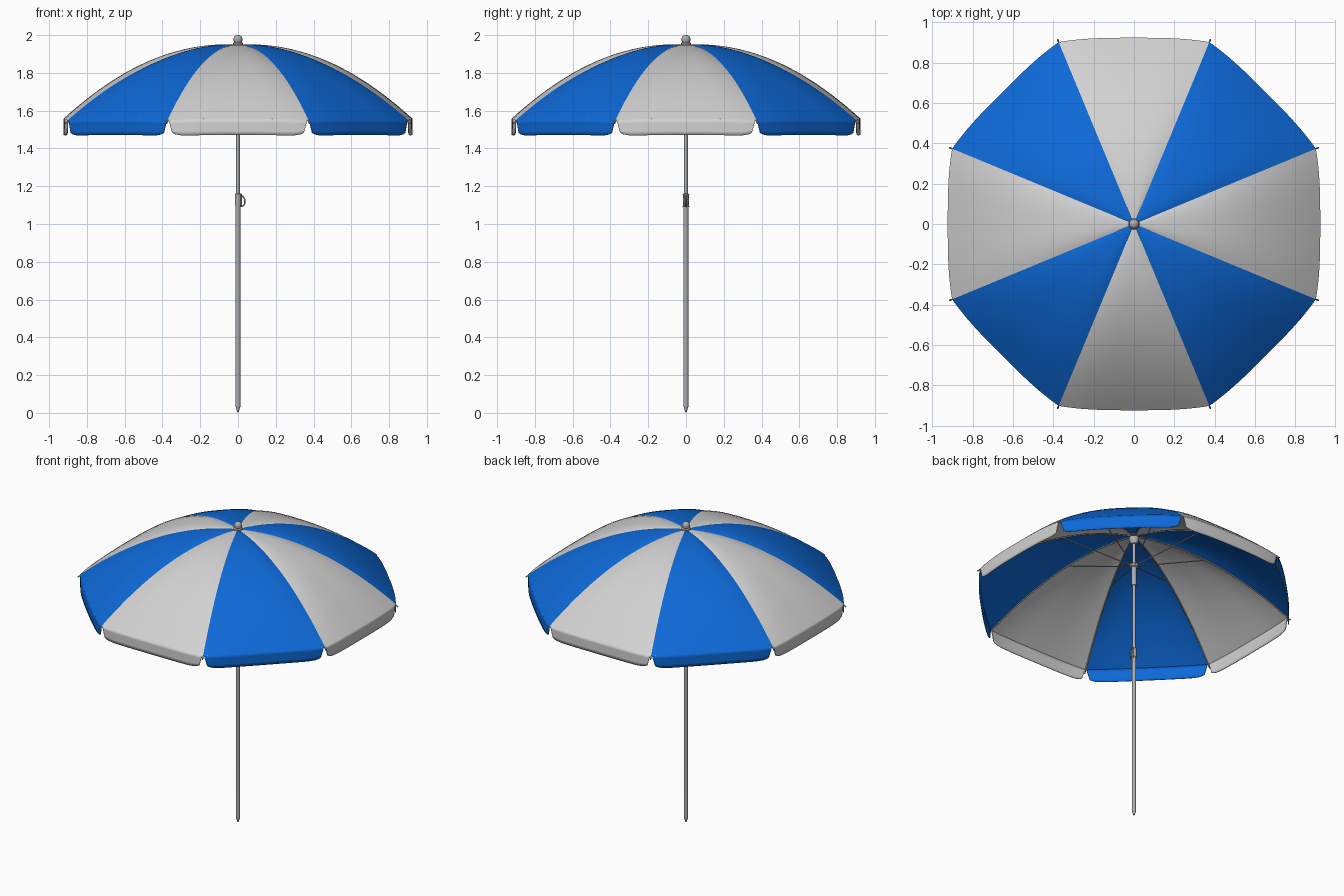
import bpy, bmesh, math
from mathutils import Vector

if "Cube" in bpy.data.objects:
    bpy.data.objects.remove(bpy.data.objects["Cube"])

N, R, TOP, DROP = 8, 0.975, 1.95, 0.40      # panels, rib length, apex height, canopy depth
HALF = math.pi / N


def material(name, rgb):
    m = bpy.data.materials.new(name)
    m.diffuse_color = (*rgb, 1)
    m.use_nodes = True
    m.node_tree.nodes["Principled BSDF"].inputs["Base Color"].default_value = m.diffuse_color
    return m


WHITE = material("white_fabric", (0.64, 0.64, 0.64))
BLUE = material("blue_fabric", (0.004, 0.14, 0.68))
METAL = material("grey_metal", (0.42, 0.42, 0.43))


def finish(name, bm, mats, angle=40):
    me = bpy.data.meshes.new(name)
    bm.to_mesh(me)
    bm.free()
    ob = bpy.data.objects.new(name, me)
    bpy.context.collection.objects.link(ob)
    for m in mats:
        me.materials.append(m)
    bpy.ops.object.select_all(action='DESELECT')
    ob.select_set(True)
    bpy.context.view_layer.objects.active = ob
    bpy.ops.object.shade_smooth_by_angle(angle=math.radians(angle))
    return ob


def lathe(name, profile, seg=24):
    bm = bmesh.new()
    vs = [bm.verts.new((r, 0, z)) for r, z in profile]
    es = [bm.edges.new(p) for p in zip(vs, vs[1:])]
    bmesh.ops.spin(bm, geom=vs + es, axis=(0, 0, 1), cent=(0, 0, 0),
                   angle=2 * math.pi, steps=seg)
    bmesh.ops.remove_doubles(bm, verts=bm.verts, dist=1e-5)
    bmesh.ops.recalc_face_normals(bm, faces=bm.faces)
    return finish(name, bm, [METAL])


def tubes(name, paths, radius):
    cu = bpy.data.curves.new(name, 'CURVE')
    cu.dimensions = '3D'
    cu.bevel_depth = radius
    cu.bevel_resolution = 2
    cu.use_fill_caps = True
    for path in paths:
        sp = cu.splines.new('POLY')
        sp.points.add(len(path) - 1)
        for p, co in zip(sp.points, path):
            p.co = (*co, 1)
    cu.materials.append(METAL)
    ob = bpy.data.objects.new(name, cu)
    bpy.context.collection.objects.link(ob)
    bpy.ops.object.select_all(action='DESELECT')
    ob.select_set(True)
    bpy.context.view_layer.objects.active = ob
    bpy.ops.object.convert(target='MESH')


def seam_z(t):
    return TOP - DROP * t ** 2


def polar(r, a, z):
    return Vector((r * math.cos(a), r * math.sin(a), z))


def fabric(k, s, t):
    """Point on panel k: s = -1..1 between ribs, t = 0..1 from apex to rim."""
    mid = k * 2 * HALF
    a, b = (polar(R * t, mid + d * HALF, seam_z(t)) for d in (-1, 1))
    p = a.lerp(b, (s + 1) / 2)
    puff = 1 - abs(s) ** 3
    return p + polar(0.022 * t * puff, mid, 0.018 * math.sin(math.pi * t * 0.85) * puff)


def panels(name, func, us, vs):
    """Grid of faces per panel, with alternating colours."""
    bm = bmesh.new()
    for k in range(N):
        grid = [[bm.verts.new(func(k, u, v)) for u in us] for v in vs]
        for r0, r1 in zip(grid, grid[1:]):
            for i in range(len(us) - 1):
                f = bm.faces.new((r0[i], r1[i], r1[i + 1], r0[i + 1]))
                f.material_index = k % 2
    return finish(name, bm, [WHITE, BLUE], 35)


# Canopy
panels("canopy", fabric, [i / 8 - 1 for i in range(17)],
       [0.012 + 0.988 * i / 20 for i in range(21)])


# Hanging valance flaps with rounded lower corners and a white hem
def flap(k, u, v):
    p = fabric(k, u * (0.985 - 0.05 * v), 1)
    p.z -= v * 0.087 * (1 - 0.22 * abs(u) ** 14)
    return p


valance = panels("valance", flap, [math.sin(math.pi / 2 * (i / 10 - 1)) for i in range(21)],
                 [0, 0.25, 0.5, 0.75, 1])
sol = valance.modifiers.new("hem", 'SOLIDIFY')
sol.thickness = 0.004
sol.material_offset_rim = -1

# Ribs below the seams, poking out a little at the rim
angles = [(2 * k + 1) * HALF for k in range(N)]
tubes("ribs", [[polar(R * t, a, seam_z(t) - 0.006) for t in
                [0.02 + i * 0.0995 for i in range(11)]] for a in angles], 0.004)

# Stretchers from the runner to the ribs
tubes("stretchers", [[polar(0.018, a, 1.74), polar(0.45, a, seam_z(0.45 / R) - 0.008)]
                     for a in angles], 0.0035)

# Pole with pointed foot
lathe("pole", [(0, 0), (0.004, 0.004), (0.013, 0.035), (0.0125, 0.04), (0.0125, 1.16),
               (0.010, 1.162), (0.010, 1.95), (0, 1.95)])

# Runner and top hub
lathe("runner", [(0.010, 1.60), (0.016, 1.60), (0.016, 1.725), (0.026, 1.73),
                 (0.026, 1.75), (0.010, 1.755)])
lathe("top_hub", [(0.010, 1.89), (0.018, 1.89), (0.030, 1.915), (0.030, 1.935), (0.010, 1.94)])

# Finial
lathe("finial", [(0, 1.945), (0.027, 1.945), (0.027, 1.957), (0.020, 1.962), (0.024, 1.972),
                 (0.024, 1.982), (0.019, 1.993), (0.010, 1.999), (0, 2.0)])

# Height clamp: collar with a loop handle on the right side
lathe("clamp_collar", [(0.012, 1.10), (0.016, 1.10), (0.016, 1.16), (0.012, 1.16)])
tubes("clamp_loop", [[(0.012, 0, 1.15), (0.026, 0, 1.147), (0.036, 0, 1.13), (0.036, 0, 1.108),
                      (0.026, 0, 1.094), (0.014, 0, 1.105)],
                     [(0.016, -0.014, 1.09), (0.016, -0.006, 1.13), (0.016, -0.014, 1.16)],
                     [(0.016, 0.014, 1.09), (0.016, 0.006, 1.13), (0.016, 0.014, 1.16)]], 0.004)
